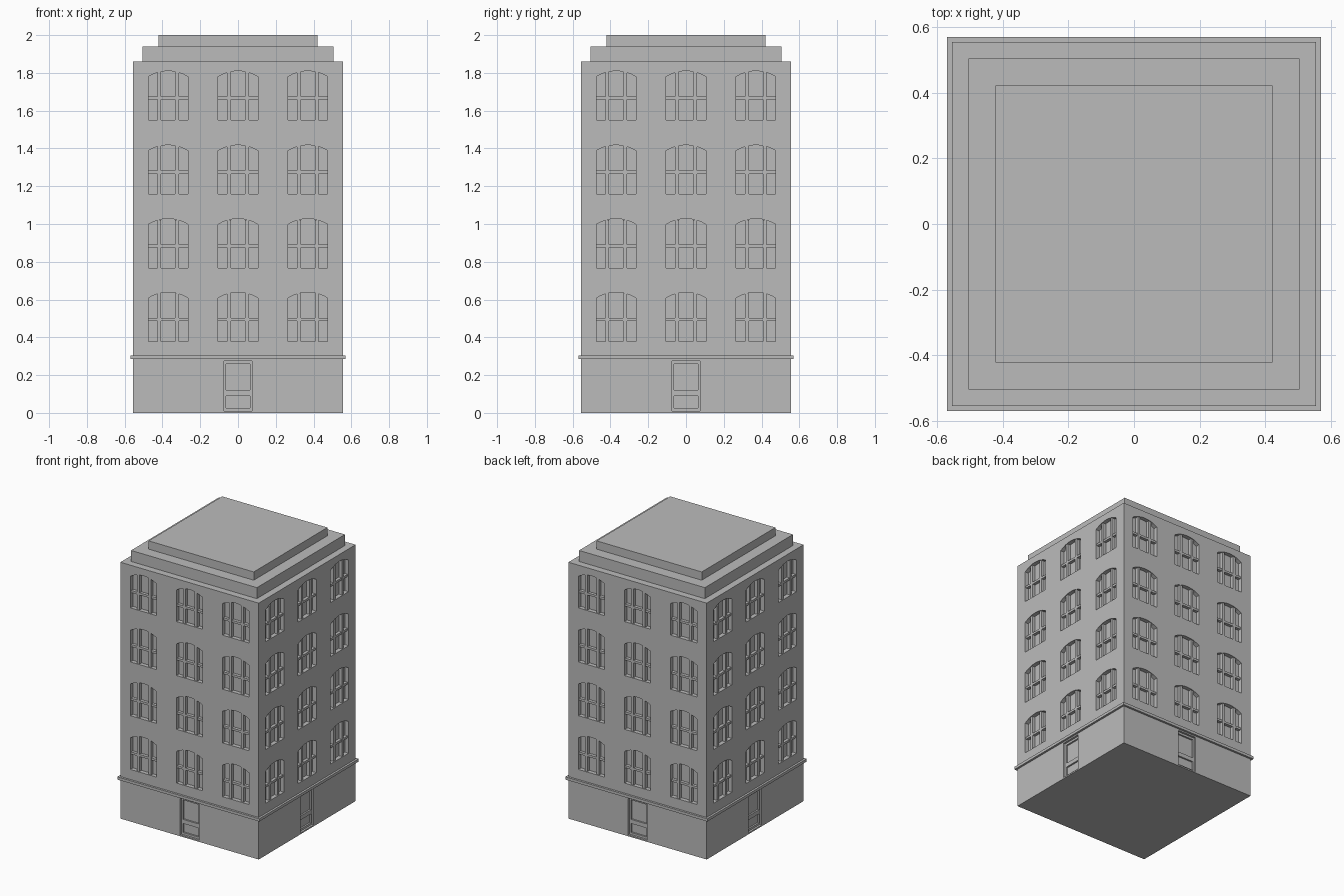
import bpy, bmesh, math
from mathutils import Matrix

if "Cube" in bpy.data.objects:
    bpy.data.objects.remove(bpy.data.objects["Cube"])

H = 0.555                       # half width of the tower
W, RISE, TALL = 0.105, 0.03, 0.26   # window half width, arch rise, height
R = (W * W + RISE * RISE) / (2 * RISE)
COLUMNS = (-0.37, 0.0, 0.37)
FLOORS = (0.378, 0.768, 1.158, 1.55)

stone = bpy.data.materials.new("grey stone")
stone.diffuse_color = (0.5, 0.5, 0.5, 1)
stone.use_nodes = True
stone.node_tree.nodes["Principled BSDF"].inputs["Base Color"].default_value = stone.diffuse_color


def arch(x):
    return TALL - R + math.sqrt(R * R - x * x)


def prism(bm, pts, y0, y1, turn):
    """Extrude an (x, z) outline from y0 to y1, then turn it to one side."""
    front = [bm.verts.new(turn @ Matrix.Translation((x, y0, z)).translation) for x, z in pts]
    back = [bm.verts.new(turn @ Matrix.Translation((x, y1, z)).translation) for x, z in pts]
    bm.faces.new(front)
    bm.faces.new(back[::-1])
    n = len(pts)
    for i in range(n):
        j = (i + 1) % n
        bm.faces.new((front[j], front[i], back[i], back[j]))


def rect(x0, x1, z0, z1):
    return [(x0, z0), (x1, z0), (x1, z1), (x0, z1)]


def finish(name, bm):
    bmesh.ops.recalc_face_normals(bm, faces=bm.faces[:])
    me = bpy.data.meshes.new(name)
    bm.to_mesh(me)
    bm.free()
    me.materials.append(stone)
    ob = bpy.data.objects.new(name, me)
    bpy.context.collection.objects.link(ob)
    return ob


def block(name, half, z0, z1):
    bm = bmesh.new()
    prism(bm, rect(-half, half, z0, z1), -half, half, Matrix.Identity(3))
    return finish(name, bm)


def cut(target, cutter):
    cutter.hide_render = True
    mod = target.modifiers.new("cut", 'BOOLEAN')
    mod.operation, mod.solver, mod.object = 'DIFFERENCE', 'EXACT', cutter
    bpy.context.view_layer.objects.active = target
    bpy.ops.object.modifier_apply(modifier=mod.name)
    bpy.data.objects.remove(cutter)


# Stacked masses
tower = block("tower_walls", H, 0, 1.86)
block("ledge", 0.57, 0.285, 0.305)
block("lower_roof_step", 0.505, 1.855, 1.94)
block("upper_roof_step", 0.422, 1.935, 2.0)

# Openings, door panels and window bars on all four sides
openings, panels, bars = bmesh.new(), bmesh.new(), bmesh.new()
outline = [(-W, 0), (W, 0)] + [(W - 2 * W * i / 8, arch(W - 2 * W * i / 8)) for i in range(9)]
for side in range(4):
    turn = Matrix.Rotation(side * math.pi / 2, 3, 'Z')
    for cx in COLUMNS:
        for z in FLOORS:
            prism(openings, [(cx + px, z + pz) for px, pz in outline], -H - 0.05, -H + 0.03, turn)
            for bx in (-0.047, 0.047):
                prism(bars, rect(cx + bx - 0.01, cx + bx + 0.01, z - 0.003, z + arch(bx)),
                      -H + 0.006, -H + 0.035, turn)
            prism(bars, rect(cx - W - 0.003, cx + W + 0.003, z + 0.108, z + 0.124),
                  -H + 0.008, -H + 0.035, turn)
    prism(openings, rect(-0.075, 0.075, 0.01, 0.275), -H - 0.05, -H + 0.015, turn)
    prism(panels, rect(-0.063, 0.063, 0.12, 0.26), -H - 0.05, -H + 0.027, turn)
    prism(panels, rect(-0.063, 0.063, 0.025, 0.09), -H - 0.05, -H + 0.027, turn)

cut(tower, finish("opening_cutter", openings))
cut(tower, finish("door_panel_cutter", panels))
finish("window_bars", bars)
